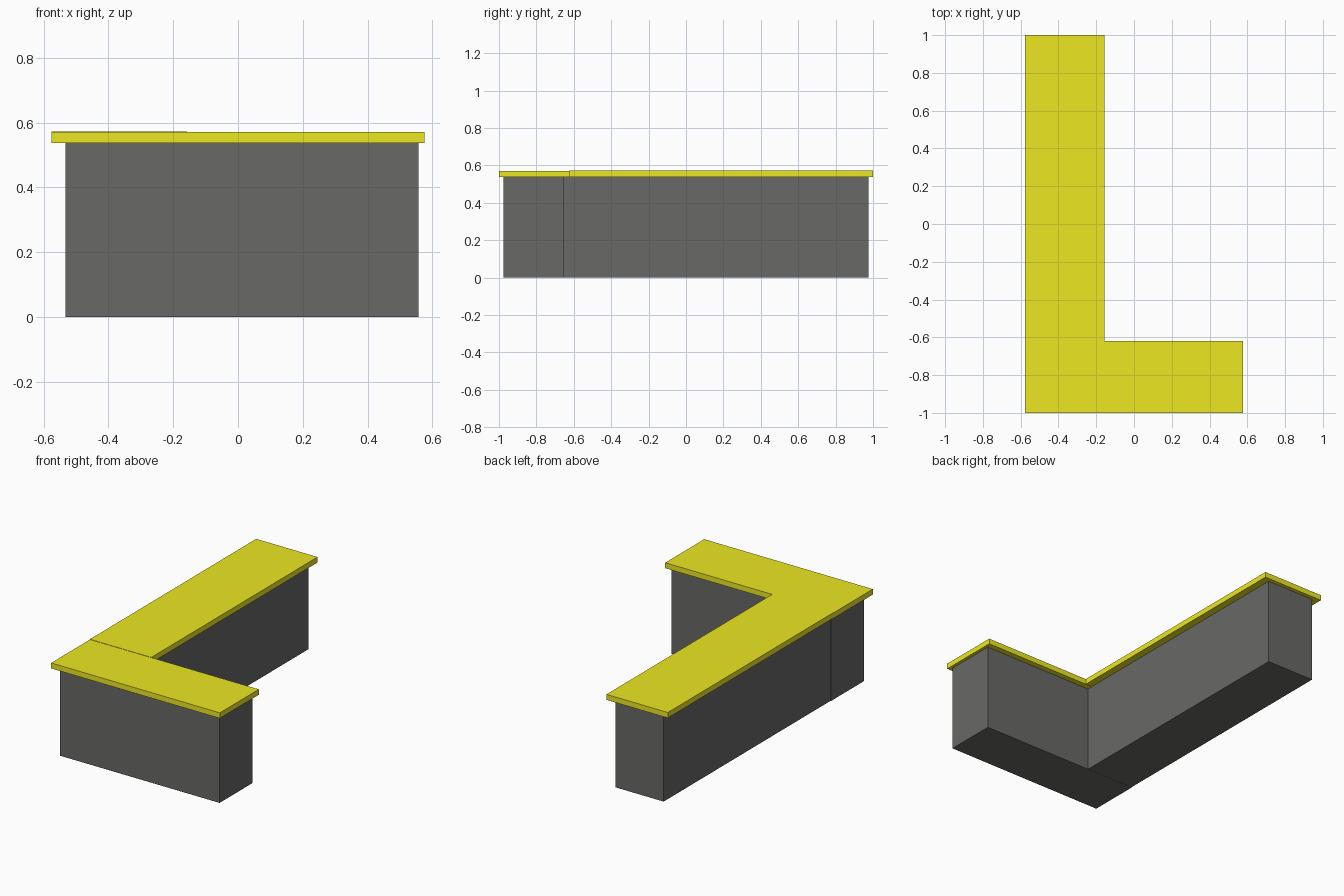
import bpy

if "Cube" in bpy.data.objects:
    bpy.data.objects.remove(bpy.data.objects["Cube"])

def material(name, color):
    m = bpy.data.materials.new(name)
    m.diffuse_color = color
    m.use_nodes = True
    m.node_tree.nodes["Principled BSDF"].inputs["Base Color"].default_value = m.diffuse_color
    return m

yellow = material("yellow_top", (0.84, 0.80, 0.016, 1))
dark = material("dark_grey", (0.138, 0.138, 0.134, 1))

def box(name, lo, hi, mat):
    center = [(a + b) / 2 for a, b in zip(lo, hi)]
    bpy.ops.mesh.primitive_cube_add(size=1, location=center)
    ob = bpy.context.object
    ob.name = name
    ob.scale = [b - a for a, b in zip(lo, hi)]
    bpy.ops.object.transform_apply(location=False, rotation=False, scale=True)
    ob.data.materials.append(mat)
    return ob

# Cabinet bodies: short front arm and long side arm
box("front_cabinet", (-0.532, -0.975, 0), (0.557, -0.655, 0.537), dark)
box("side_cabinet", (-0.530, -0.655, 0.001), (-0.202, 0.975, 0.539), dark)

# Overhanging countertops, the side one sitting a touch higher
box("front_countertop", (-0.576, -1.0, 0.537), (0.576, -0.62, 0.571), yellow)
box("side_countertop", (-0.576, -0.622, 0.539), (-0.157, 1.0, 0.573), yellow)
